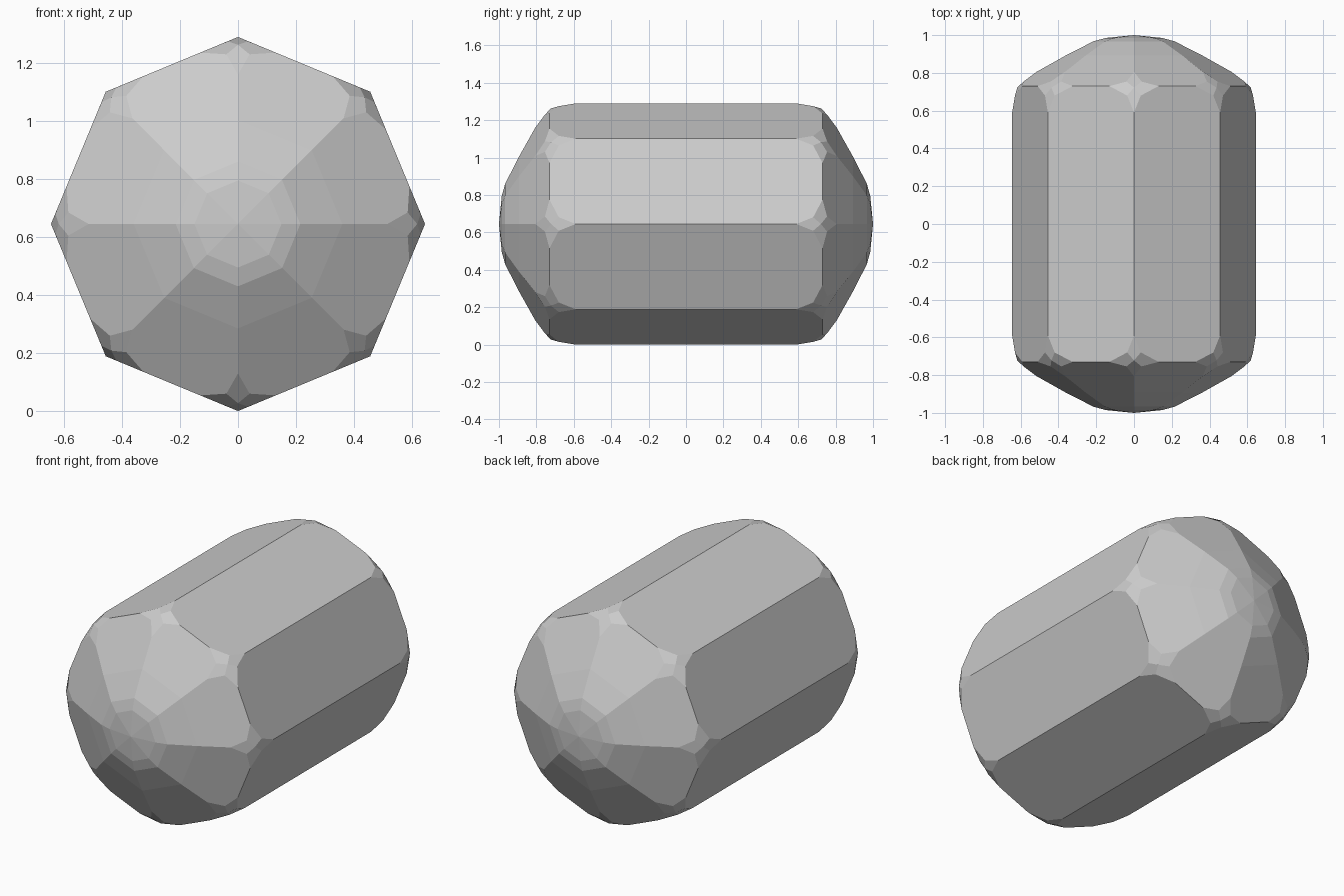
import bpy, bmesh, math
from mathutils import Vector

if "Cube" in bpy.data.objects:
    bpy.data.objects.remove(bpy.data.objects["Cube"])

R = 0.645            # barrel corner radius, also the axis height
SHOULDER = 0.73      # where barrel sides meet the domed ends
N = 8
RINGS = [(0.15, 0.985), (0.215, 0.967), (0.36, 0.893)]   # dome radius, distance along axis

bm = bmesh.new()


def vert(r, side, y, k, end):
    """Vertex at radial r and sideways offset, relative to barrel corner k."""
    a = 2 * math.pi * k / N
    x = r * math.cos(a) - side * math.sin(a)
    z = r * math.sin(a) + side * math.cos(a)
    return bm.verts.new((x, end * y, R + z))


# Faceted corners and dome rings at both ends
ends = {}
for end in (-1, 1):
    apex = bm.verts.new((0, end, R))
    corners = []
    for k in range(N):
        c = {"rings": [vert(r, 0, y, k, end) for r, y in RINGS]}
        c["mid"] = vert(0.618, 0, 0.722, k, end)
        c["barrel_tip"] = vert(R, 0, 0.59, k, end)
        c["dome_tip"] = vert(0.515, 0, 0.806, k, end)
        for s in (-1, 1):
            c["side", s] = vert(R - 0.13 * math.tan(math.pi / N), s * 0.13, SHOULDER, k, end)
            c["barrel", s] = vert(0.63, s * 0.036, 0.68, k, end)
            c["dome", s] = vert(0.585, s * 0.04, 0.754, k, end)
        corners.append(c)
    ends[end] = corners

    for k in range(N):
        c, d = corners[k], corners[(k + 1) % N]
        # Star of four kites on each corner
        bm.faces.new((c["barrel_tip"], c["barrel", 1], c["mid"], c["barrel", -1]))
        bm.faces.new((c["dome_tip"], c["dome", -1], c["mid"], c["dome", 1]))
        for s in (-1, 1):
            bm.faces.new((c["side", s], c["dome", s], c["mid"], c["barrel", s]))
        # Dome: tip fan, rings, then the large outer facet
        bm.faces.new((apex, c["rings"][0], d["rings"][0]))
        for i in range(len(RINGS) - 1):
            bm.faces.new((c["rings"][i], c["rings"][i + 1], d["rings"][i + 1], d["rings"][i]))
        bm.faces.new((c["rings"][-1], c["dome_tip"], c["dome", 1], c["side", 1],
                      d["side", -1], d["dome", -1], d["dome_tip"], d["rings"][-1]))

# Long barrel sides
for k in range(N):
    loop = []
    for end in (-1, 1):
        c, d = ends[end][k], ends[end][(k + 1) % N]
        part = [c["barrel_tip"], c["barrel", 1], c["side", 1],
                d["side", -1], d["barrel", -1], d["barrel_tip"]]
        loop += part if end == -1 else part[::-1]
    bm.faces.new(loop)

bmesh.ops.recalc_face_normals(bm, faces=bm.faces[:])
mesh = bpy.data.meshes.new("faceted_barrel")
bm.to_mesh(mesh)
bm.free()

grey = bpy.data.materials.new("light grey")
grey.diffuse_color = (0.6, 0.6, 0.6, 1)
grey.use_nodes = True
grey.node_tree.nodes["Principled BSDF"].inputs["Base Color"].default_value = grey.diffuse_color
mesh.materials.append(grey)
bpy.context.collection.objects.link(bpy.data.objects.new("faceted_barrel", mesh))
